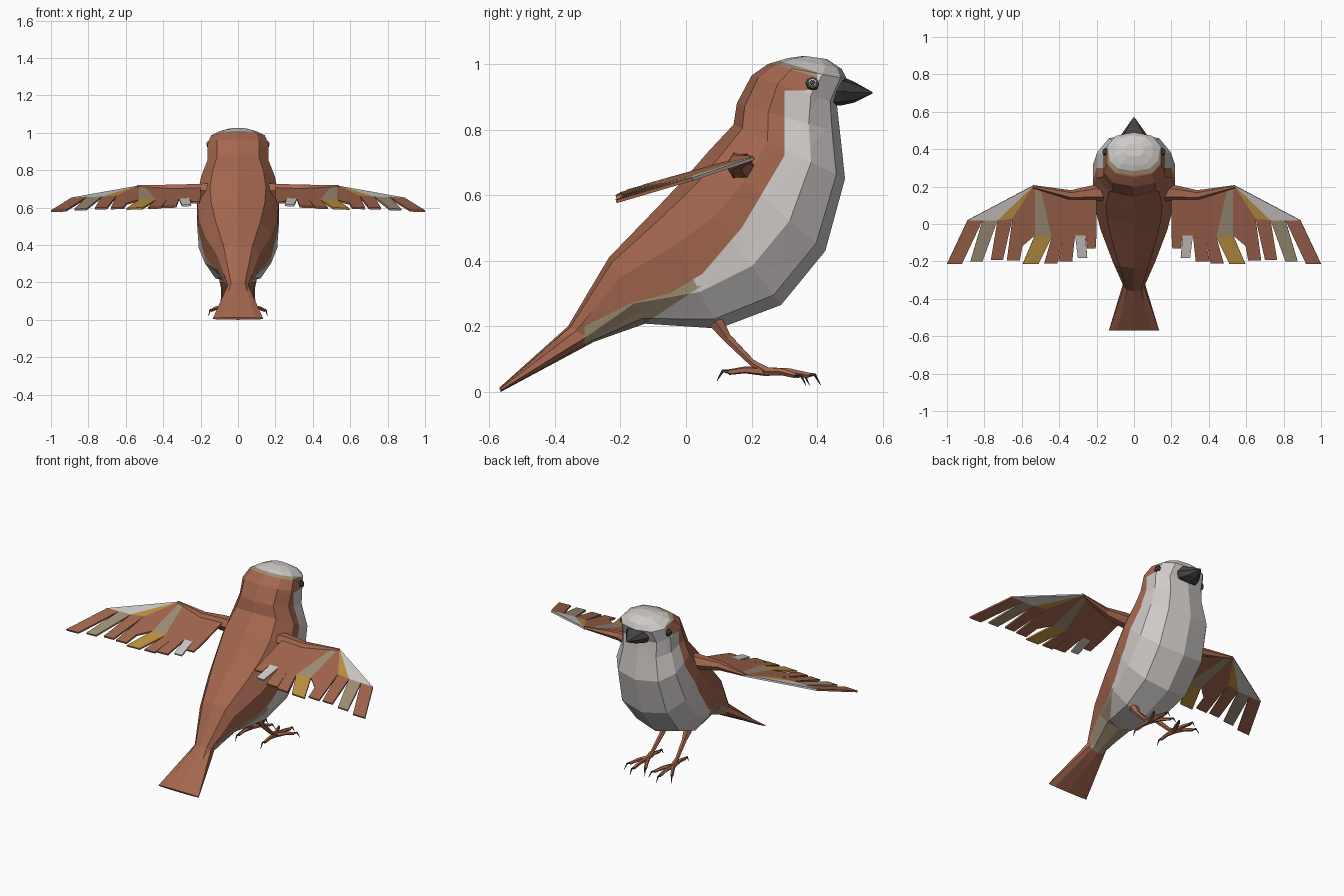
import bpy, bmesh, math
from mathutils import Vector
from mathutils.bvhtree import BVHTree

if "Cube" in bpy.data.objects:
    bpy.data.objects.remove(bpy.data.objects["Cube"])

COLOURS = {
    "chestnut brown": (0.37, 0.135, 0.078),
    "pale grey": (0.62, 0.59, 0.575),
    "tan": (0.36, 0.28, 0.185),
    "gold": (0.52, 0.29, 0.055),
    "charcoal": (0.055, 0.055, 0.055),
}
MATS = []
for name, c in COLOURS.items():
    m = bpy.data.materials.new(name)
    m.diffuse_color = (*c, 1)
    m.use_nodes = True
    m.node_tree.nodes["Principled BSDF"].inputs["Base Color"].default_value = m.diffuse_color
    MATS.append(m)
BROWN, GREY, TAN, GOLD, DARK = range(5)


def finish(name, bm, mirror=False, thick=0):
    bmesh.ops.recalc_face_normals(bm, faces=bm.faces)
    me = bpy.data.meshes.new(name)
    bm.to_mesh(me)
    bm.free()
    for m in MATS:
        me.materials.append(m)
    ob = bpy.data.objects.new(name, me)
    bpy.context.collection.objects.link(ob)
    if thick:
        s = ob.modifiers.new("thickness", 'SOLIDIFY')
        s.thickness, s.offset = thick, 0
    if mirror:
        ob.modifiers.new("mirror", 'MIRROR')
    return ob


def skin(bm, rings, mat):
    """Join rings of points into a capped tube."""
    vs = [[bm.verts.new(p) for p in r] for r in rings]
    n = len(vs[0])
    faces = [bm.faces.new((a[i], a[(i + 1) % n], b[(i + 1) % n], b[i]))
             for a, b in zip(vs, vs[1:]) for i in range(n)]
    faces += [bm.faces.new(vs[0]), bm.faces.new(vs[-1])]
    for f in faces:
        f.material_index = mat


def spow(v, e=0.8):
    return math.copysign(abs(v) ** e, v)


def section(dy, dz, vy, vz, hw, n=10):
    """Boxy oval between an upper and a lower profile point."""
    out = []
    for i in range(n):
        a = 2 * math.pi * i / n
        t = spow(math.cos(a)) / 2
        out.append((hw * 1.03 * spow(math.sin(a)),
                    (dy + vy) / 2 + (dy - vy) * t,
                    (dz + vz) / 2 + (dz - vz) * t))
    return out


def rod(bm, pts, radii, mat, n=6):
    """Tapered tube along a path."""
    pts = [Vector(p) for p in pts]
    rings = []
    for i, p in enumerate(pts):
        d = (pts[min(i + 1, len(pts) - 1)] - pts[max(i - 1, 0)]).normalized()
        ref = Vector((0, 0, 1)) if abs(d.z) < 0.9 else Vector((0, 1, 0))
        u = d.cross(ref).normalized()
        w = u.cross(d)
        rings.append([p + radii[i] * (u * math.cos(2 * math.pi * k / n) + w * math.sin(2 * math.pi * k / n))
                      for k in range(n)])
    skin(bm, rings, mat)


# Body, head and tail: one loft from tail tip to crown (upper y,z, lower y,z, half width)
BODY = [(-.57, .012, -.565, .0, .135), (-.36, .20, -.28, .153, .055),
        (-.235, .41, -.125, .208, .115), (-.09, .56, .10, .193, .18),
        (0, .655, .29, .265, .212), (.07, .735, .425, .43, .222),
        (.145, .815, .485, .65, .20), (.155, .88, .47, .79, .165),
        (.20, .965, .46, .88, .165), (.25, 1.0, .49, .955, .145),
        (.31, 1.018, .475, .985, .10), (.36, 1.025, .43, 1.015, .05)]
bm = bmesh.new()
skin(bm, [section(*r) for r in BODY], GREY)
bmesh.ops.recalc_face_normals(bm, faces=bm.faces)
tree = BVHTree.FromBMesh(bm)

# Colour edge seen from the side (z, y): brown lies behind it
EDGE = [(.15, -.31), (.20, -.31), (.27, -.17), (.30, -.05), (.36, .05), (.50, .17),
        (.72, .30), (.9199, .30), (.92, .40), (.98, .40)]


def edge_y(z):
    if z <= EDGE[0][0]:
        return EDGE[0][1]
    for (z0, y0), (z1, y1) in zip(EDGE, EDGE[1:]):
        if z <= z1:
            return y0 + (y1 - y0) * (z - z0) / (z1 - z0)
    return EDGE[-1][1]


def cut(co, no):
    bmesh.ops.bisect_plane(bm, geom=bm.verts[:] + bm.edges[:] + bm.faces[:], dist=1e-5,
                           plane_co=co, plane_no=no)


for (z0, y0), (z1, y1) in zip(EDGE, EDGE[1:]):
    cut((0, y0, z0), (0, z1 - z0, y0 - y1))
for s in (1.08, 1.095):
    cut((0, 0, s), (0, .3, 1))
cut((0, -.13, .205), (0, 1, -1.5))
for f in bm.faces:
    x, y, z = f.calc_center_median()
    crown = z + .3 * y
    if crown > 1.095:
        f.material_index = GREY
    elif y < edge_y(z):
        f.material_index = TAN if crown > 1.08 else BROWN
    elif y < -.13 + 1.5 * (z - .205) and z < .33:
        f.material_index = TAN
finish("body", bm)

# Beak
bm = bmesh.new()
skin(bm, [section(*r, n=8) for r in [(.44, .962, .44, .873, .078), (.475, .962, .47, .873, .07),
                                     (.515, .945, .512, .882, .042), (.569, .914, .568, .910, .004)]], DARK)
finish("beak", bm)

# Eyes: stacked discs set on the head surface
hit, normal, _, _ = tree.ray_cast(Vector((1, .385, .94)), Vector((-1, 0, 0)))
if normal.x < 0:
    normal = -normal
bm = bmesh.new()
for r, h, mat in ((.022, .008, DARK), (.014, .011, GREY), (.010, .014, DARK)):
    rod(bm, [hit - normal * .01, hit + normal * h], [r, r * .85], mat, 8)
finish("eyes", bm, mirror=True)


# Wings: coverts from the leading edge to a middle row, then separate feathers
def wing_point(p):
    return (p[0], p[1], .67 + .28 * p[1] - .03 * p[0])


W = (.535, .208)
LEAD = [W, W, W, W, W, (.53, .205), (.50, .195), (.45, .185), (.38, .17), (.31, .17), (.20, .17)]
MID = [(.89, .02), (.81, .02), (.73, .02), (.65, .03), (.58, -.02), (.53, -.06),
       (.44, -.07), (.38, -.07), (.315, -.06), (.26, -.06), (.20, -.05)]
TIPS = [(1.0, .92, -.213), (.875, .81, -.20), (.765, .70, -.19), (.68, .61, -.195), (.60, .515, -.213),
        (.595, .51, -.213), (.48, .41, -.21), (.405, .33, -.20), (.30, .25, -.18), (.25, .205, -.13)]
COVERT = [GREY, GREY, GOLD, BROWN, BROWN, TAN, BROWN, BROWN, BROWN, BROWN]
FEATHER = [BROWN, TAN, BROWN, BROWN, None, GOLD, BROWN, BROWN, GREY, BROWN]
bm = bmesh.new()
lead = {p: bm.verts.new(wing_point(p)) for p in LEAD}
mid = [bm.verts.new(wing_point(p)) for p in MID]
for i, (a, b, ty) in enumerate(TIPS):
    l0, l1 = lead[LEAD[i]], lead[LEAD[i + 1]]
    loop = [l0, mid[i], mid[i + 1]] + ([l1] if l1 is not l0 else [])
    bm.faces.new(loop).material_index = COVERT[i]
    if FEATHER[i] is None:      # narrow filler beside the gold feather
        f = bm.faces.new((mid[i], bm.verts.new(wing_point((.60, -.12))), mid[i + 1]))
        f.material_index = BROWN
        continue
    tips = [bm.verts.new(wing_point((x, ty))) for x in (a, b)]
    bm.faces.new((mid[i], tips[0], tips[1], mid[i + 1])).material_index = FEATHER[i]
finish("wing_feathers", bm, mirror=True, thick=.01)

# Wing arms
bm = bmesh.new()
rod(bm, [(.13, .165, .69), (.22, .165, .69), (.34, .155, .70), (.54, .20, .713)],
    [.045, .042, .026, .008], BROWN)
finish("wing_arms", bm, mirror=True)

# Legs, toes and claws
bm = bmesh.new()
rod(bm, [(.075, .09, .215), (.075, .125, .165), (.082, .20, .09), (.085, .245, .062)],
    [.026, .015, .011, .016], BROWN)
ankle = Vector((.085, .24, .062))
for tx, ty in ((.03, .345), (.088, .375), (.14, .335), (.085, .13)):
    end = Vector((tx, ty, .05 if ty > .2 else .06))
    step = (end - ankle).normalized()
    knuckle = ankle.lerp(end, .55) + Vector((0, 0, .006))
    rod(bm, [ankle, knuckle, end], [.014, .011, .009], BROWN, 5)
    rod(bm, [end - step * .008, end + step * .018 + Vector((0, 0, .004)), end + step * .036 - Vector((0, 0, .026))],
        [.008, .005, .001], DARK, 5)
finish("legs", bm, mirror=True)
